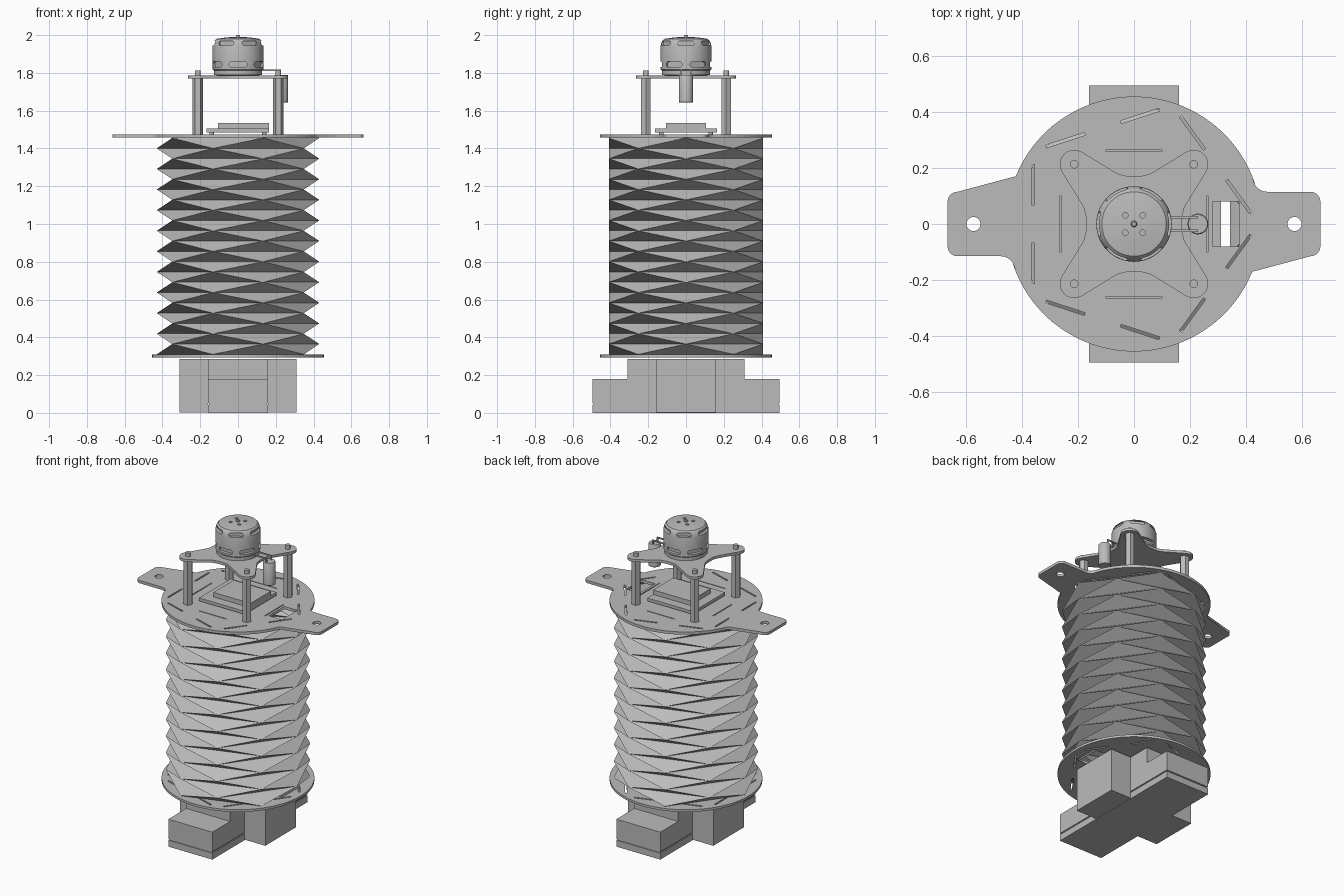
import bpy, bmesh, math
from math import sin, cos, pi, radians
from mathutils import Matrix, Vector

cube = bpy.data.objects.get("Cube")
if cube:
    bpy.data.objects.remove(cube, do_unlink=True)

grey = bpy.data.materials.new("plain grey")
grey.use_nodes = True
COLOUR = (0.5, 0.5, 0.5, 1)
grey.diffuse_color = COLOUR
grey.node_tree.nodes["Principled BSDF"].inputs["Base Color"].default_value = COLOUR


def activate(ob):
    bpy.ops.object.select_all(action="DESELECT")
    ob.select_set(True)
    bpy.context.view_layer.objects.active = ob


def add(name, bm, smooth=False):
    me = bpy.data.meshes.new(name)
    bmesh.ops.recalc_face_normals(bm, faces=bm.faces)
    bm.to_mesh(me)
    bm.free()
    me.materials.append(grey)
    ob = bpy.data.objects.new(name, me)
    bpy.context.collection.objects.link(ob)
    if smooth:
        activate(ob)
        bpy.ops.object.shade_smooth_by_angle(angle=radians(35))
    return ob


def box(name, x0, x1, y0, y1, z0, z1):
    bm = bmesh.new()
    size = Matrix.Diagonal((x1 - x0, y1 - y0, z1 - z0, 1))
    mid = Matrix.Translation(((x0 + x1) / 2, (y0 + y1) / 2, (z0 + z1) / 2))
    bmesh.ops.create_cube(bm, size=1, matrix=mid @ size)
    return add(name, bm)


def lathe(name, profile, x=0, y=0, sides=32):
    """Closed solid of revolution from (radius, z) pairs, bottom to top."""
    bm = bmesh.new()
    rings = [[bm.verts.new((x + r * cos(2 * pi * i / sides), y + r * sin(2 * pi * i / sides), z))
              for i in range(sides)] for r, z in profile]
    for a, b in zip(rings, rings[1:]):
        for i in range(sides):
            j = (i + 1) % sides
            bm.faces.new((a[i], a[j], b[j], b[i]))
    bm.faces.new(rings[0])
    bm.faces.new(rings[-1])
    return add(name, bm, sides > 6)


def arc(cx, cy, r, a0, a1, n=8):
    return [(cx + r * cos(radians(a0 + (a1 - a0) * i / n)),
             cy + r * sin(radians(a0 + (a1 - a0) * i / n))) for i in range(n + 1)]


def slot(cx, cy, length, width, angle=0):
    c, s = cos(angle), sin(angle)
    return [(cx + u * length / 2 * c - v * width / 2 * s, cy + u * length / 2 * s + v * width / 2 * c)
            for u, v in ((-1, -1), (1, -1), (1, 1), (-1, 1))]


def plate(name, outline, holes, z0, z1):
    """Flat sheet cut from an outline with holes."""
    cu = bpy.data.curves.new(name, "CURVE")
    cu.dimensions = "2D"
    cu.fill_mode = "BOTH"
    cu.extrude = (z1 - z0) / 2
    for loop in [outline] + holes:
        sp = cu.splines.new("POLY")
        sp.points.add(len(loop) - 1)
        for p, (x, y) in zip(sp.points, loop):
            p.co = (x, y, 0, 1)
        sp.use_cyclic_u = True
    cu.materials.append(grey)
    ob = bpy.data.objects.new(name, cu)
    ob.location.z = (z0 + z1) / 2
    bpy.context.collection.objects.link(ob)
    activate(ob)
    bpy.ops.object.convert(target="MESH")
    return bpy.context.object


# Base: cross-shaped housing with two low arms and a thin lid underneath
A, B, C = 0.16, 0.31, 0.495
step = [(-C, 0.05), (C, 0.05), (C, 0.18), (B, 0.18), (B, 0.285), (-B, 0.285), (-B, 0.18), (-C, 0.18)]
bm = bmesh.new()
side = bm.faces.new([bm.verts.new((-A, y, z)) for y, z in step])
ext = bmesh.ops.extrude_face_region(bm, geom=[side])["geom"]
bmesh.ops.translate(bm, vec=(2 * A, 0, 0), verts=[v for v in ext if isinstance(v, bmesh.types.BMVert)])
add("base_long_housing", bm)
box("base_seam", -A + 0.006, A - 0.006, -C + 0.006, C - 0.006, 0.042, 0.05)
box("base_lid", -A, A, -C, C, 0, 0.042)
for s, n in ((1, "left"), (-1, "right")):
    box("base_block_" + n, min(s * A, s * B), max(s * A, s * B), -A, A, 0.003, 0.285)

# Round end plates with tab slots along the edges of a pentagon
R = 0.455
tabs = []
for k in range(5):
    a = radians(36 + 72 * k)
    for t in (-0.14, 0.14):
        tabs.append(slot(0.36 * cos(a) - t * sin(a), 0.36 * sin(a) + t * cos(a), 0.145, 0.01, a + pi / 2))
window = slot(0.328, 0, 0.095, 0.16)
straps = [slot(0, s * 0.262, 0.2, 0.006) for s in (-1, 1)] + [slot(s * 0.262, 0, 0.006, 0.2) for s in (-1, 1)]
plate("bottom_plate", arc(0, 0, R, 0, 360, 72)[:-1], tabs + straps + [window], 0.293, 0.308)

ear = arc(0.63, -0.08, 0.035, -90, 0) + arc(0.63, 0.08, 0.035, 0, 90)
ear += arc(0.475, 0.165, 0.05, 270, 200, 5)
rim = arc(0, 0, R, 22, 158, 36)
half = ear + rim
outline = half + [(-x, -y) for x, y in half]
bolts = [arc(s * 0.573, 0, 0.025, 0, 360, 24)[:-1] for s in (-1, 1)]
plate("top_plate", outline, tabs + straps + bolts + [window], 1.457, 1.475)

# Folded bellows: pentagon rings, each turned half a step from the last
ROWS, RAD, Z0, Z1 = 21, 0.43, 0.31, 1.455
bm = bmesh.new()
rings = []
for k in range(ROWS + 1):
    z = Z1 + (Z0 - Z1) * k / ROWS
    rings.append([bm.verts.new((RAD * cos(radians(72 * i + 36 * (k % 2))),
                                RAD * sin(radians(72 * i + 36 * (k % 2))), z)) for i in range(5)])
for k in range(ROWS):
    even, odd = (rings[k], rings[k + 1]) if k % 2 == 0 else (rings[k + 1], rings[k])
    for i in range(5):
        j = (i + 1) % 5
        bm.faces.new((even[i], even[j], odd[i]))
        bm.faces.new((odd[i], odd[j], even[j]))
bellows = add("folded_bellows", bm)
mod = bellows.modifiers.new("thickness", "SOLIDIFY")
mod.thickness = 0.006
mod.offset = -1

# Control box on the top plate
box("control_board", -0.168, 0.165, -0.165, 0.165, 1.485, 1.505)
box("control_cover", -0.105, 0.165, -0.105, 0.105, 1.505, 1.535)
for x in (-0.14, 0.14):
    for y in (-0.13, 0.13):
        lathe("board_foot", [(0.012, 1.475), (0.012, 1.485)], x, y, 12)

# Standoffs with screw ends, carrying the motor plate
P = 0.213
for x in (-P, P):
    for y in (-P, P):
        lathe("standoff", [(0.029, 1.475), (0.029, 1.77)], x, y, 6)
        lathe("standoff_screw", [(0.015, 1.77), (0.015, 1.812)], x, y, 16)

star = []
for k in range(4):
    c, s = cos(k * pi / 2), sin(k * pi / 2)
    quarter = [(0.172, -0.03), (0.172, 0.03), (0.18, 0.06)] + arc(P, P, 0.052, -30, 120) + [(0.06, 0.18)]
    star += [(x * c - y * s, x * s + y * c) for x, y in quarter]
plate("motor_plate", star, [], 1.77, 1.787)

# Motor: rounded can with two rows of vents, screw holes and a shaft
motor = lathe("motor_can", [(0.11, 1.787), (0.128, 1.79), (0.128, 1.812), (0.135, 1.818), (0.135, 1.94),
                            (0.131, 1.955), (0.127, 1.968), (0.115, 1.98), (0.06, 1.988), (0.02, 1.99)], sides=48)
bm = bmesh.new()
for i in range(6):
    for z, turn, w, h in ((1.845, 0, 0.095, 0.028), (1.957, 30, 0.09, 0.025)):
        a = radians(60 * i + turn + 30)
        m = Matrix.Translation((0, 0, z)) @ Matrix.Rotation(a, 4, "Z") @ Matrix.Translation((0.135, 0, 0))
        before = set(bm.verts)
        bmesh.ops.create_cube(bm, size=1, matrix=m @ Matrix.Diagonal((0.044, w, h, 1)))
        new = set(bm.verts) - before
        edges = [e for e in bm.edges if e.verts[0] in new and abs((e.verts[0].co - e.verts[1].co).length - 0.044) < 1e-4]
        bmesh.ops.bevel(bm, geom=edges, offset=0.011, segments=3, affect="EDGES", profile=0.5)
for x in (-0.031, 0.031):
    for y in (-0.031, 0.031):
        bmesh.ops.create_cone(bm, cap_ends=True, segments=16, radius1=0.01, radius2=0.01, depth=0.05,
                              matrix=Matrix.Translation((x, y, 1.99)))
cutter = add("motor_vent_cutter", bm)
cutter.hide_render = True
cut = motor.modifiers.new("vents", "BOOLEAN")
cut.operation = "DIFFERENCE"
cut.object = cutter
cut.solver = "EXACT"
activate(motor)
bpy.ops.object.modifier_apply(modifier="vents")
bpy.data.objects.remove(cutter, do_unlink=True)
lathe("motor_shaft", [(0.011, 1.98), (0.011, 1.997), (0.008, 2.0)], sides=16)

# Capacitor beside the motor with its two leads
lathe("capacitor", [(0.034, 1.642), (0.037, 1.645), (0.037, 1.785), (0.034, 1.79)], 0.228)
for y in (-0.024, 0.024):
    box("capacitor_lead", 0.128, 0.228, y - 0.004, y + 0.004, 1.81, 1.818)
    box("capacitor_lead_end", 0.22, 0.228, y - 0.004, y + 0.004, 1.785, 1.81)
